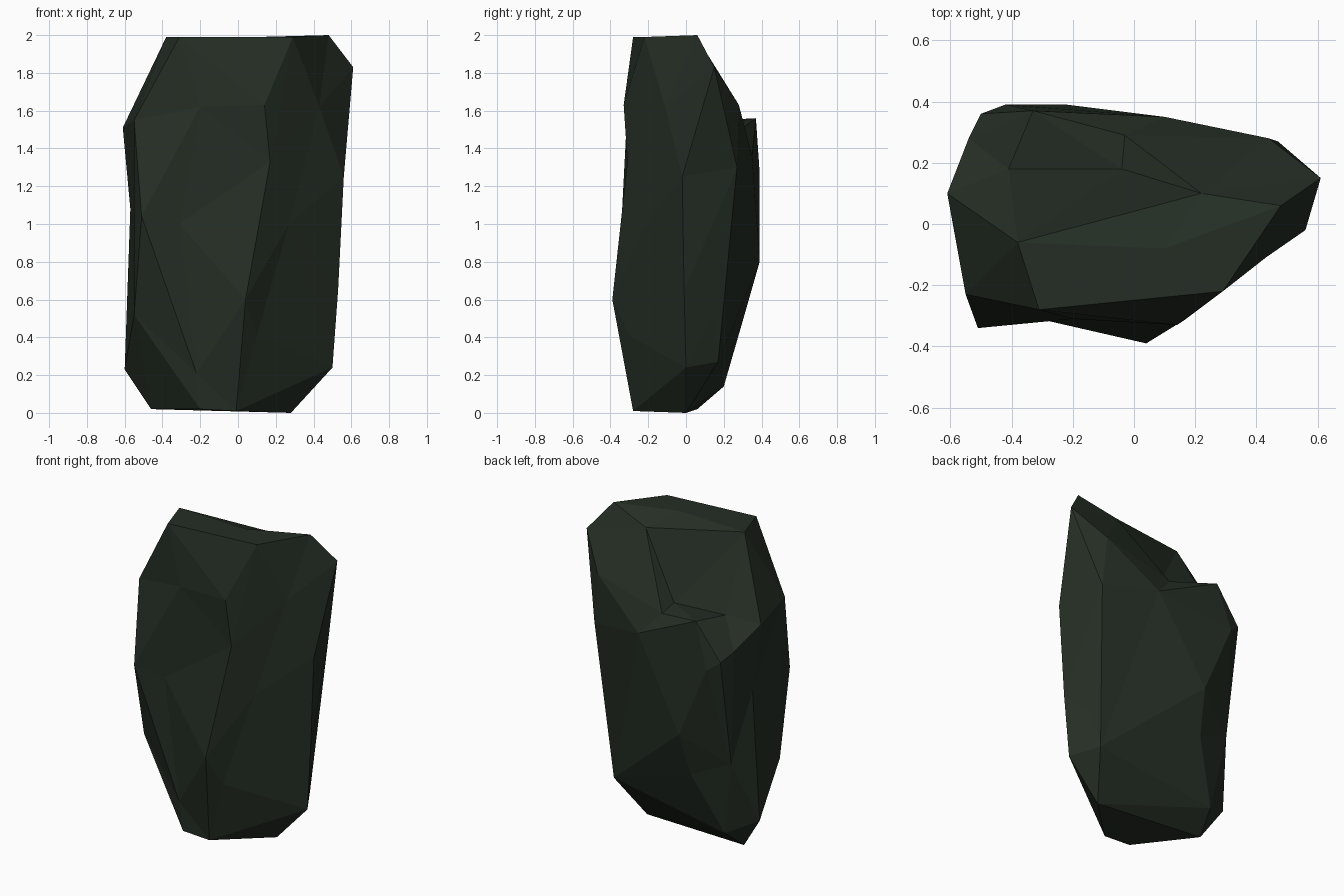
import bpy
import bmesh
from mathutils import Vector

default_cube = bpy.data.objects.get("Cube")
if default_cube:
    bpy.data.objects.remove(default_cube, do_unlink=True)

# Chiselled corner points of the boulder, band by band from top to bottom
crown = [(-.31, -.28, 1.99), (.29, -.22, 1.99), (.48, .06, 2),
         (.1, -.08, 1.99), (-.38, -.06, 1.99)]
shoulder = [(.61, .15, 1.83), (.22, .1, 1.92), (.44, .28, 1.63),
            (-.61, .1, 1.51), (-.55, -.23, 1.55), (-.2, -.31, 1.62),
            (.14, -.33, 1.63), (.43, -.11, 1.62)]
back_ledge = [(-.41, .18, 1.55), (-.04, .18, 1.53), (-.03, .29, 1.5),
              (-.33, .37, 1.56), (.1, .35, 1.36), (-.54, .28, 1.38),
              (-.42, .39, 1.27), (-.5, .36, 1.33)]
waist = [(.47, .27, 1.3), (.56, -.02, 1.25), (.17, -.31, 1.33),
         (-.31, -.31, 1), (-.51, -.34, 1.04), (.27, -.22, 1),
         (-.57, .13, 1.08)]
hips = [(.04, -.39, .6), (.53, -.01, .65), (-.55, -.18, .52),
        (-.22, .39, .8), (-.5, .25, .63), (.44, .14, .5)]
foot = [(.1, -.3, .41), (-.22, -.29, .21), (-.25, .31, .52),
        (-.42, .2, .14), (.4, .17, .27), (.5, 0, .24), (-.6, .1, .23)]
base = [(-.46, .06, .02), (-.2, -.28, .02), (-.01, -.28, .01), (.28, 0, 0)]

CENTRE = Vector((0, 0, 1))
RADII = Vector((.6, .35, 1))
ROUNDING = .2


def inflate(point):
    """Push a point out close to a unit sphere, so dents also join the skin."""
    offset = point - CENTRE
    scaled = Vector([a / b for a, b in zip(offset, RADII)])
    return scaled.normalized() * scaled.length ** ROUNDING


def make_material(name, colour):
    material = bpy.data.materials.new(name)
    material.use_nodes = True
    material.diffuse_color = colour
    shader = next(n for n in material.node_tree.nodes
                  if n.type == 'BSDF_PRINCIPLED')
    shader.inputs["Base Color"].default_value = colour
    shader.inputs["Roughness"].default_value = .9
    return material


def build_boulder(name, bands, material):
    """Skin the inflated points, then settle each corner into its place."""
    bm = bmesh.new()
    places = {}
    for band in bands:
        for corner in band:
            point = Vector(corner)
            places[bm.verts.new(inflate(point))] = point
    bmesh.ops.convex_hull(bm, input=list(bm.verts))
    for vert, point in places.items():
        if vert.is_valid:
            vert.co = point
    loose = [v for v in bm.verts if not v.link_faces]
    bmesh.ops.delete(bm, geom=loose, context='VERTS')
    bmesh.ops.recalc_face_normals(bm, faces=list(bm.faces))
    for face in bm.faces:
        face.smooth = False

    mesh = bpy.data.meshes.new(name)
    bm.to_mesh(mesh)
    bm.free()
    mesh.materials.append(material)
    boulder = bpy.data.objects.new(name, mesh)
    bpy.context.collection.objects.link(boulder)
    return boulder


stone = make_material("dark_mossy_stone", (.018, .027, .018, 1))
build_boulder("boulder",
              [crown, shoulder, back_ledge, waist, hips, foot, base], stone)
